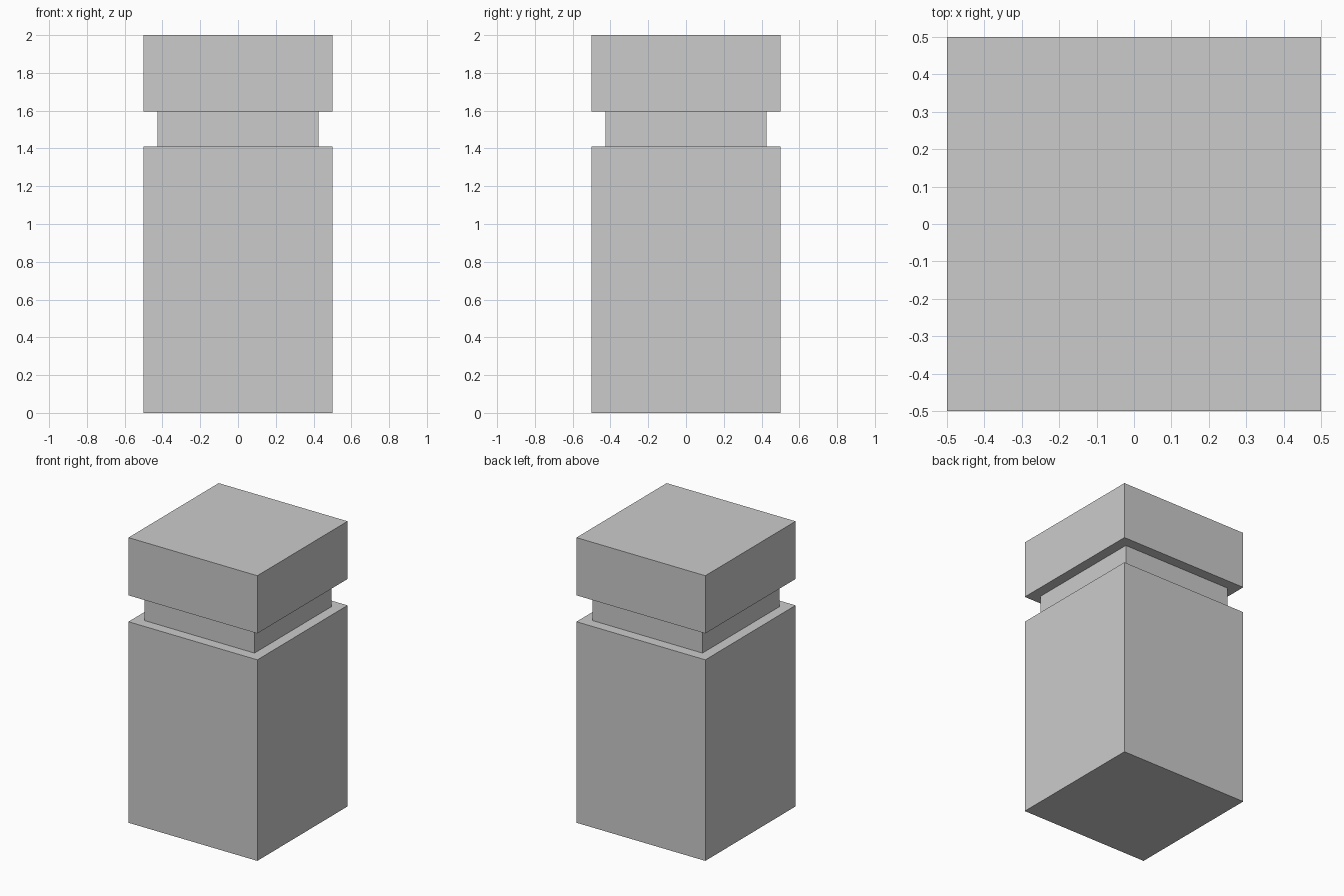
import bpy, bmesh

if "Cube" in bpy.data.objects:
    bpy.data.objects.remove(bpy.data.objects["Cube"])

# Square profile from bottom to top: (half width, height)
PROFILE = [(0.5, 0.0), (0.5, 1.41), (0.427, 1.41),
           (0.427, 1.595), (0.5, 1.595), (0.5, 2.0)]


def square_ring(bm, half, z):
    corners = [(-1, -1), (1, -1), (1, 1), (-1, 1)]
    return [bm.verts.new((sx * half, sy * half, z)) for sx, sy in corners]


# Square post with a recessed neck under the cap, one closed solid
bm = bmesh.new()
rings = [square_ring(bm, half, z) for half, z in PROFILE]
for low, high in zip(rings, rings[1:]):
    for i in range(4):
        j = (i + 1) % 4
        bm.faces.new((low[i], low[j], high[j], high[i]))

# Base and top
bm.faces.new(rings[0][::-1])
bm.faces.new(rings[-1])
bmesh.ops.recalc_face_normals(bm, faces=bm.faces)

mesh = bpy.data.meshes.new("grooved_post")
bm.to_mesh(mesh)
bm.free()
bpy.context.collection.objects.link(bpy.data.objects.new("grooved_post", mesh))
